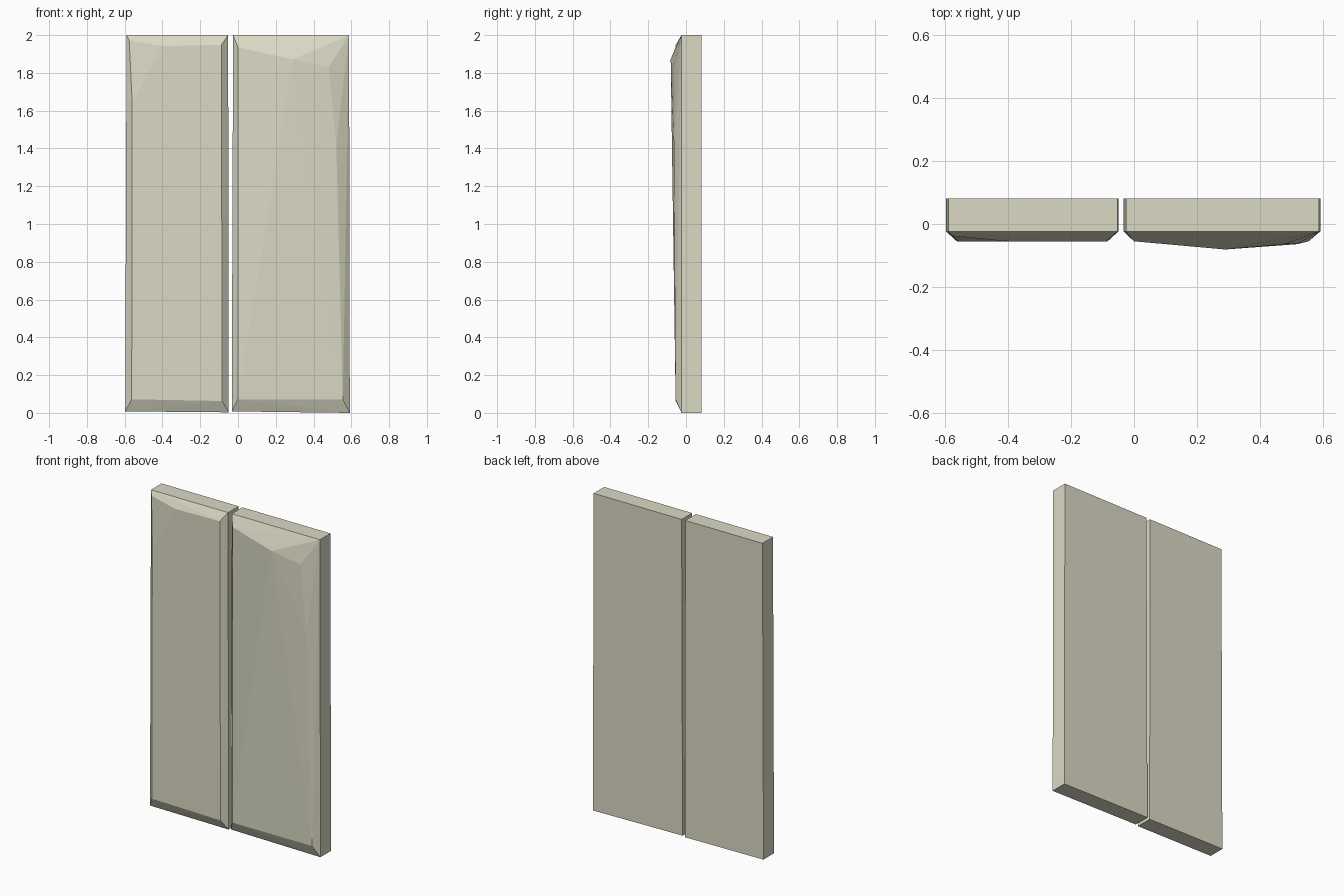
import bpy, bmesh

if "Cube" in bpy.data.objects:
    bpy.data.objects.remove(bpy.data.objects["Cube"])

stone = bpy.data.materials.new("pale_stone")
stone.diffuse_color = (0.71, 0.70, 0.56, 1)
stone.use_nodes = True
stone.node_tree.nodes["Principled BSDF"].inputs["Base Color"].default_value = stone.diffuse_color

BACK, RIM = 0.081, -0.024


def slab(name, outline, face):
    """Convex slab: the outline (x, z) makes the sides, face points form the chipped front."""
    bm = bmesh.new()
    for y in (BACK, RIM):
        for x, z in outline:
            bm.verts.new((x, y, z))
    for co in face:
        bm.verts.new(co)
    bmesh.ops.convex_hull(bm, input=bm.verts[:])
    bmesh.ops.dissolve_limit(bm, angle_limit=0.01, verts=bm.verts[:], edges=bm.edges[:])
    bmesh.ops.recalc_face_normals(bm, faces=bm.faces[:])
    mesh = bpy.data.meshes.new(name)
    bm.to_mesh(mesh)
    bm.free()
    mesh.materials.append(stone)
    obj = bpy.data.objects.new(name, mesh)
    bpy.context.collection.objects.link(obj)


# Left slab with a chipped upper left corner
slab("left_slab",
     [(-0.597, 0.008), (-0.05, 0.003), (-0.052, 2.0), (-0.59, 2.0)],
     [(-0.563, -0.055, 0.072), (-0.084, -0.055, 0.063), (-0.088, -0.055, 1.948),
      (-0.40, -0.055, 1.942), (-0.56, -0.055, 1.64), (-0.576, -0.038, 1.972)])

# Right slab bulging towards the top, with a worn upper right corner
slab("right_slab",
     [(-0.033, 0.008), (0.592, 0.0), (0.588, 2.0), (-0.026, 2.0)],
     [(0.0, -0.055, 0.072), (0.555, -0.055, 0.072), (0.52, -0.064, 1.42),
      (0.48, -0.064, 1.83), (0.29, -0.081, 1.872), (0.0, -0.055, 1.935)])
